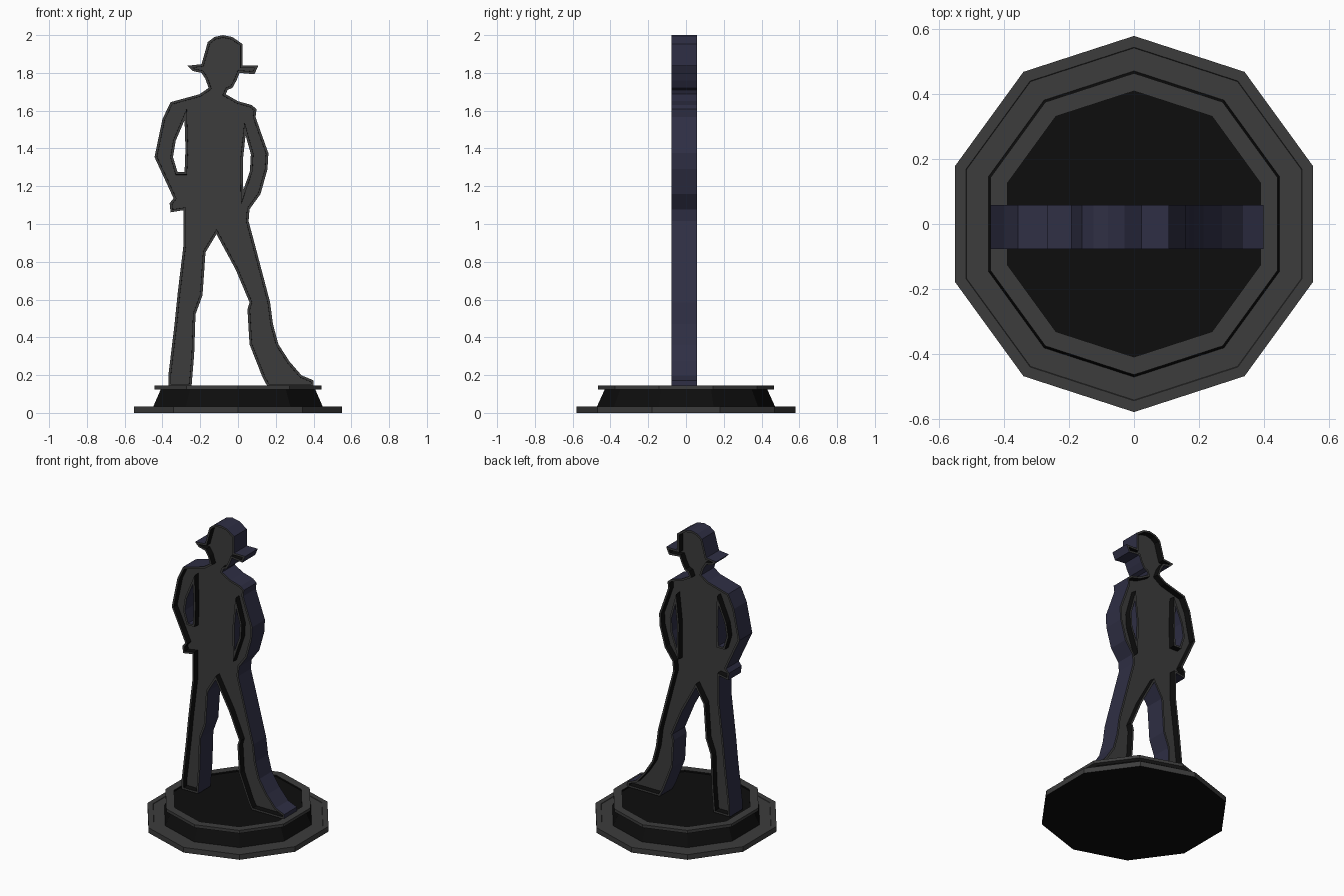
import bpy, bmesh, math

if "Cube" in bpy.data.objects:
    bpy.data.objects.remove(bpy.data.objects["Cube"])


def material(name, rgb):
    m = bpy.data.materials.new(name)
    m.diffuse_color = (*rgb, 1)
    m.use_nodes = True
    m.node_tree.nodes["Principled BSDF"].inputs["Base Color"].default_value = m.diffuse_color
    return m


MATS = [material("dark_grey", (0.045, 0.045, 0.045)),
        material("black", (0.004, 0.004, 0.004)),
        material("dark_navy", (0.028, 0.028, 0.058))]
GREY, BLACK, NAVY = 0, 1, 2


def finish(bm, name):
    me = bpy.data.meshes.new(name)
    bm.to_mesh(me)
    bm.free()
    for m in MATS:
        me.materials.append(m)
    ob = bpy.data.objects.new(name, me)
    bpy.context.collection.objects.link(ob)
    return ob


def decagon_stack(name, profile, first_cap, last_cap):
    """Ten-sided solid through (radius, z, colour of band below) rings."""
    bm = bmesh.new()
    rings = []
    for r, z, _ in profile:
        angles = [math.radians(90 + 36 * i) for i in range(10)]
        rings.append([bm.verts.new((r * math.cos(a), r * math.sin(a), z)) for a in angles])
    for k in range(1, len(rings)):
        lo, hi = rings[k - 1], rings[k]
        for i in range(10):
            j = (i + 1) % 10
            bm.faces.new((lo[i], lo[j], hi[j], hi[i])).material_index = profile[k][2]
    bm.faces.new(rings[0][::-1]).material_index = first_cap
    bm.faces.new(rings[-1]).material_index = last_cap
    bmesh.ops.recalc_face_normals(bm, faces=bm.faces)
    return finish(bm, name)


# Base: wide plate with a shallow inset line
decagon_stack("base_plate", [(0.58, 0, 0), (0.58, 0.035, GREY), (0.545, 0.035, GREY),
                             (0.543, 0.032, GREY)], BLACK, GREY)
# Base: tapered pedestal with grey lip and sunken black floor
decagon_stack("pedestal", [(0.473, 0.03, 0), (0.43, 0.125, BLACK), (0.465, 0.125, GREY),
                           (0.465, 0.145, GREY), (0.41, 0.145, GREY), (0.41, 0.135, BLACK)],
              BLACK, BLACK)

# Standing figure outline (x, z), clockwise from the hat crown
OUTLINE = [
    (-.16, 1.963), (-.125, 1.99), (-.08, 2.0), (-.03, 1.99), (.025, 1.952), (.025, 1.84),
    (.108, 1.84), (.087, 1.793), (.008, 1.8), (-.008, 1.76), (-.03, 1.72), (-.055, 1.71),
    (-.065, 1.687), (0, 1.65), (.072, 1.63), (.098, 1.608), (.093, 1.566), (.125, 1.475),
    (.161, 1.375), (.156, 1.29), (.119, 1.158), (.061, 1.078), (.056, 1.015), (.093, .877),
    (.145, .68), (.17, .585), (.185, .47), (.214, .363), (.272, .273), (.336, .199),
    (.4, .172), (.4, .14), (.156, .14), (.13, .188), (.061, .363), (.05, .548),
    (.061, .585), (-.013, .76), (-.114, .946), (-.172, .85), (-.188, .622), (-.225, .522),
    (-.232, .31), (-.246, .14), (-.368, .14), (-.368, .204), (-.336, .469), (-.32, .628),
    (-.288, .893), (-.288, 1.073), (-.357, 1.062), (-.362, 1.11), (-.341, 1.136),
    (-.442, 1.354), (-.4, 1.555), (-.357, 1.645), (-.204, 1.687), (-.156, 1.72),
    (-.172, 1.767), (-.193, 1.8), (-.24, 1.81), (-.267, 1.838), (-.193, 1.846)]
# Gaps between arms and torso
LEFT_GAP = [(-.283, 1.55), (-.33, 1.44), (-.344, 1.354), (-.32, 1.274), (-.283, 1.274), (-.278, 1.4)]
RIGHT_GAP = [(.04, 1.47), (.068, 1.37), (.063, 1.28), (.028, 1.178), (.026, 1.34)]


def build_figure(front, back, rim, depth):
    bm = bmesh.new()
    layers, caps = [], []
    for y in (front, back):
        loops, edges = [], []
        for pts in (OUTLINE, LEFT_GAP, RIGHT_GAP):
            vs = [bm.verts.new((x, y, z)) for x, z in pts]
            edges += [bm.edges.new((vs[i - 1], vs[i])) for i in range(len(vs))]
            loops.append(vs)
        res = bmesh.ops.triangle_fill(bm, edges=edges, use_beauty=True, normal=(0, -1, 0))
        caps.append([g for g in res["geom"] if isinstance(g, bmesh.types.BMFace)])
        layers.append(loops)
    # Navy edge walls, outside and in the gaps
    for a, b in zip(*layers):
        for i in range(len(a)):
            bm.faces.new((a[i - 1], a[i], b[i], b[i - 1])).material_index = NAVY
    bmesh.ops.recalc_face_normals(bm, faces=bm.faces)
    # Raised grey rim, black recess walls, grey sunken panel on both sides
    for cap, move in zip(caps, (depth, -depth)):
        for f in cap:
            f.material_index = GREY
        ring = bmesh.ops.inset_region(bm, faces=cap, thickness=rim, use_boundary=True,
                                      use_even_offset=True)
        for f in ring["faces"]:
            f.material_index = GREY
        walls = bmesh.ops.inset_region(bm, faces=cap, thickness=0.0005, use_boundary=True,
                                       use_even_offset=True)
        for f in walls["faces"]:
            f.material_index = BLACK
        for v in {v for f in cap for v in f.verts}:
            v.co.y += move
    return finish(bm, "standing_figure")


build_figure(-0.077, 0.058, 0.013, 0.04)
